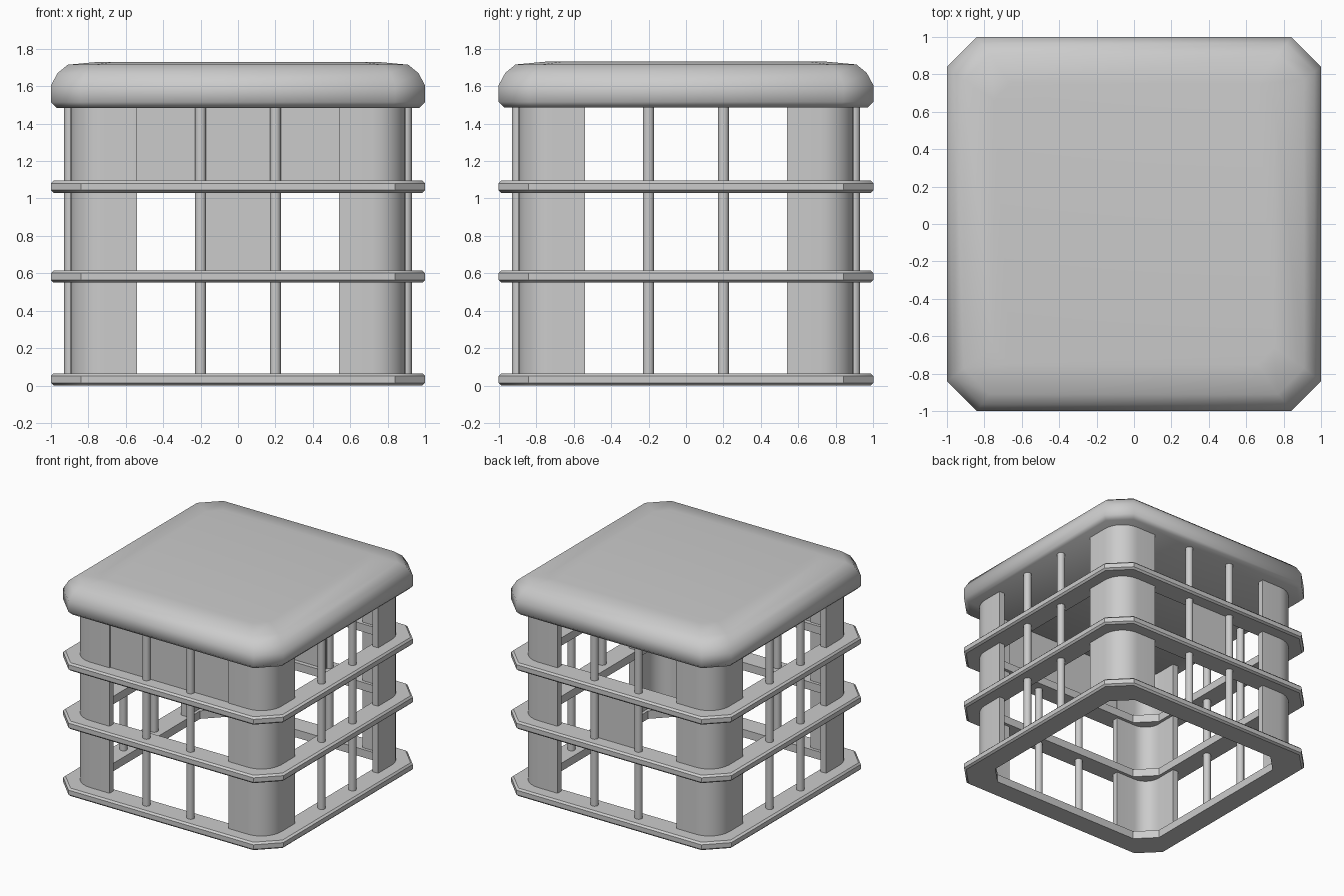
import bpy, bmesh, math

if "Cube" in bpy.data.objects:
    bpy.data.objects.remove(bpy.data.objects["Cube"])

def finish(name, bm, angle=40):
    bmesh.ops.recalc_face_normals(bm, faces=bm.faces)
    me = bpy.data.meshes.new(name)
    bm.to_mesh(me)
    bm.free()
    ob = bpy.data.objects.new(name, me)
    bpy.context.collection.objects.link(ob)
    for o in bpy.context.selected_objects:
        o.select_set(False)
    ob.select_set(True)
    bpy.context.view_layer.objects.active = ob
    bpy.ops.object.shade_smooth_by_angle(angle=math.radians(angle))
    return ob

def octagon(h, c):
    # square outline of half size h with corners cut by c
    k = h - c
    return [(k, -h), (h, -k), (h, k), (k, h), (-k, h), (-h, k), (-h, -k), (-k, -h)]

def loft(name, sections, closed, angle=40):
    # stack cut-corner outlines (half size, cut, z); closed makes a hollow ring
    bm = bmesh.new()
    loops = [[bm.verts.new((x, y, z)) for x, y in octagon(h, c)] for h, c, z in sections]
    pairs = list(zip(loops, loops[1:]))
    if closed:
        pairs.append((loops[-1], loops[0]))
    else:
        bm.faces.new(loops[0])
        bm.faces.new(loops[-1])
    for a, b in pairs:
        for i in range(8):
            j = (i + 1) % 8
            bm.faces.new((a[i], a[j], b[j], b[i]))
    return finish(name, bm, angle)

def box(name, x0, x1, y0, y1, z0, z1):
    bm = bmesh.new()
    bmesh.ops.create_cube(bm, size=1)
    for v in bm.verts:
        v.co = ((x0 + x1) / 2 + v.co.x * (x1 - x0),
                (y0 + y1) / 2 + v.co.y * (y1 - y0),
                (z0 + z1) / 2 + v.co.z * (z1 - z0))
    return finish(name, bm)

TOP = 1.49

# Roof slab with sloped shoulders
loft("roof", [(0.97, 0.15, 1.485), (1.0, 0.16, 1.515), (1.0, 0.16, 1.605),
              (0.965, 0.15, 1.67), (0.91, 0.14, 1.715), (0.75, 0.09, 1.73)], False, 50)

# Three horizontal rings
for name, z in (("base_ring", 0.0), ("lower_ring", 0.55), ("upper_ring", 1.03)):
    t, b = z + 0.065, 0.014
    loft(name, [(0.82, 0.14, z), (1 - b, 0.155, z), (1.0, 0.16, z + b),
                (1.0, 0.16, t - b), (1 - b, 0.155, t), (0.82, 0.14, t)], True)

# Rounded angle-plate corner posts
def post_outline(outer, r, end, n=8):
    c = outer - r
    arc = [(c + r * math.cos(a), c + r * math.sin(a))
           for a in (math.pi / 2 * i / n for i in range(n + 1))]
    return [(outer, end)] + arc + [(end, outer)]

for i in range(4):
    bm = bmesh.new()
    pts = post_outline(0.895, 0.18, 0.54) + post_outline(0.845, 0.13, 0.54)[::-1]
    ca, sa = round(math.cos(i * math.pi / 2)), round(math.sin(i * math.pi / 2))
    lo = [bm.verts.new((x * ca - y * sa, x * sa + y * ca, 0.02)) for x, y in pts]
    hi = [bm.verts.new((v.co.x, v.co.y, TOP)) for v in lo]
    n, half = len(pts), len(pts) // 2
    for k in range(n):
        m = (k + 1) % n
        bm.faces.new((lo[k], lo[m], hi[m], hi[k]))
    for ring in (lo, hi):
        for k in range(half - 1):
            bm.faces.new((ring[k], ring[k + 1], ring[n - 2 - k], ring[n - 1 - k]))
    finish("corner_post_%d" % (i + 1), bm)

# Two thin bars on each side
for side in range(4):
    for s in (-0.2, 0.2):
        bm = bmesh.new()
        bmesh.ops.create_cone(bm, cap_ends=True, segments=12, radius1=0.03,
                              radius2=0.03, depth=TOP - 0.02)
        a = side * math.pi / 2
        x, y = math.cos(a) * 0.9 - math.sin(a) * s, math.sin(a) * 0.9 + math.cos(a) * s
        bmesh.ops.translate(bm, verts=bm.verts, vec=(x, y, (TOP + 0.02) / 2))
        finish("bar", bm)

# Front header panel and back centre panel
box("front_panel", -0.56, 0.56, -0.885, -0.855, 1.08, TOP)
box("back_panel", -0.2, 0.2, 0.855, 0.885, 0.6, 1.05)
